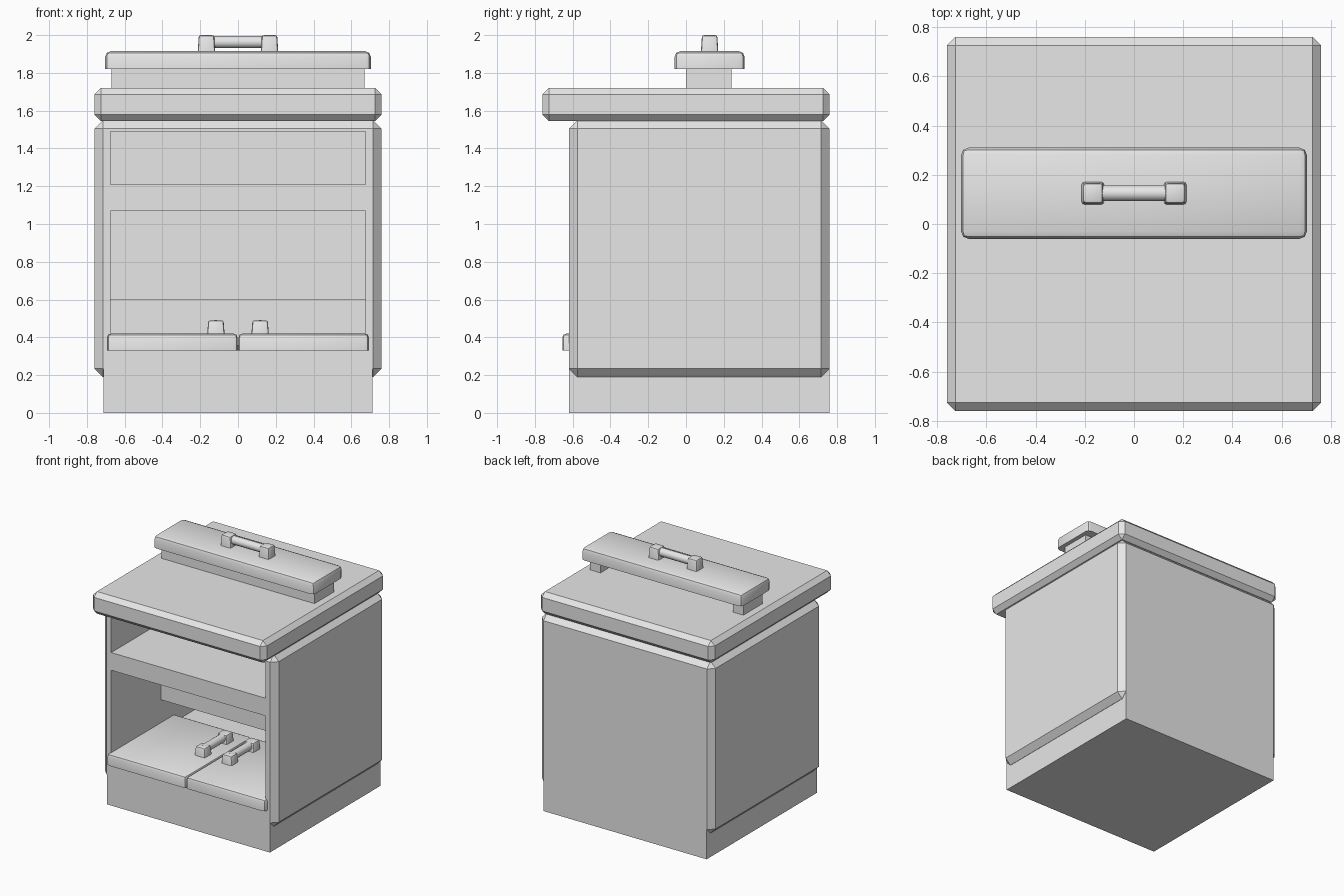
import bpy, bmesh, math
from mathutils import Matrix, Vector

if "Cube" in bpy.data.objects:
    bpy.data.objects.remove(bpy.data.objects["Cube"], do_unlink=True)

grey = bpy.data.materials.new("plain_grey")
grey.use_nodes = True
grey.diffuse_color = (0.8, 0.8, 0.8, 1)
grey.node_tree.nodes["Principled BSDF"].inputs["Base Color"].default_value = (0.8, 0.8, 0.8, 1)


def finish(name, bm, smooth=False):
    mesh = bpy.data.meshes.new(name)
    bm.to_mesh(mesh)
    bm.free()
    mesh.materials.append(grey)
    ob = bpy.data.objects.new(name, mesh)
    bpy.context.collection.objects.link(ob)
    if smooth:
        bpy.ops.object.select_all(action="DESELECT")
        ob.select_set(True)
        bpy.context.view_layer.objects.active = ob
        bpy.ops.object.shade_smooth_by_angle(angle=math.radians(40))
    return ob


def box(name, x, y, z, bevel=0, segments=1, flat_base=False, taper=1):
    """Box spanning the given ranges, with optional bevel and narrowed top."""
    lo, hi = Vector((x[0], y[0], z[0])), Vector((x[1], y[1], z[1]))
    mid, size = (lo + hi) / 2, hi - lo
    bm = bmesh.new()
    bmesh.ops.create_cube(bm, size=1)
    for v in bm.verts:
        k = taper if v.co.z > 0 else 1
        v.co = mid + Vector((v.co.x * size.x * k, v.co.y * size.y * k, v.co.z * size.z))
    if bevel:
        edges = [e for e in bm.edges
                 if not (flat_base and all(v.co.z < mid.z for v in e.verts))]
        bmesh.ops.bevel(bm, geom=edges, offset=bevel, segments=segments,
                        profile=0.5, affect="EDGES")
    return finish(name, bm, segments > 1)


def cut(target, name, x, y, z):
    cutter = box(name, x, y, z)
    cutter.hide_render = True
    cutter.hide_viewport = True
    mod = target.modifiers.new(name, "BOOLEAN")
    mod.operation = "DIFFERENCE"
    mod.solver = "EXACT"
    mod.object = cutter
    bpy.context.view_layer.objects.active = target
    bpy.ops.object.modifier_apply(modifier=mod.name)
    bpy.data.objects.remove(cutter, do_unlink=True)


def handle(name, centre, half, along, base, height):
    """Two tapered posts joined by a round bar."""
    axis = Vector((1, 0, 0)) if along == "x" else Vector((0, 1, 0))
    c = Vector((centre[0], centre[1], base))
    w = 0.046
    for side, label in ((-1, "first"), (1, "second")):
        p = c + axis * half * side
        box(f"{name}_{label}_post", (p.x - w, p.x + w), (p.y - w, p.y + w),
            (base, base + height), 0.012, 2, True, 0.88)
    bm = bmesh.new()
    turn = Vector((0, 0, 1)).rotation_difference(axis).to_matrix().to_4x4()
    bmesh.ops.create_cone(bm, cap_ends=True, segments=16, radius1=0.032, radius2=0.032,
                          depth=half * 2,
                          matrix=Matrix.Translation(c + Vector((0, 0, height * 0.58))) @ turn)
    finish(name + "_bar", bm, True)


# Cabinet body with open compartments
front, back, inner = -0.62, 0.76, 0.675
body = box("cabinet_body", (-0.76, 0.76), (front, back), (0.19, 1.55), 0.045)
cut(body, "upper_opening", (-inner, inner), (-1, 0), (1.21, 1.49))
cut(body, "lower_opening", (-inner, inner), (-1, 0), (0.36, 1.07))
cut(body, "rear_recess", (-inner, inner), (-0.1, 0.72), (0.36, 0.6))

# Plinth and corner strips that keep the front and back flush
box("plinth", (-0.713, 0.713), (front, back), (0, 0.235))

# Worktop
box("worktop", (-0.76, 0.76), (-0.76, 0.76), (1.545, 1.72), 0.034)

# Raised hatch: front panel, end supports, lid and handle
box("hatch_front", (-0.67, 0.67), (0, 0.03), (1.71, 1.83))
for s, side in ((-1, "right"), (1, "left")):
    box(f"hatch_{side}_support", sorted((s * 0.58, s * 0.67)), (0.03, 0.24), (1.71, 1.83))
box("hatch_lid", (-0.703, 0.703), (-0.06, 0.31), (1.82, 1.915), 0.03, 2, True)
handle("hatch_handle", (0, 0.125), 0.167, "x", 1.912, 0.088)

# Pair of lower lids with handles
for s, side in ((-1, "right"), (1, "left")):
    box(f"lower_{side}_lid", sorted((s * 0.002, s * 0.692)), (-0.655, 0.18),
        (0.33, 0.42), 0.022, 2, True)
    handle(f"lower_{side}_handle", (s * 0.117, -0.13), 0.138, "y", 0.418, 0.072)
